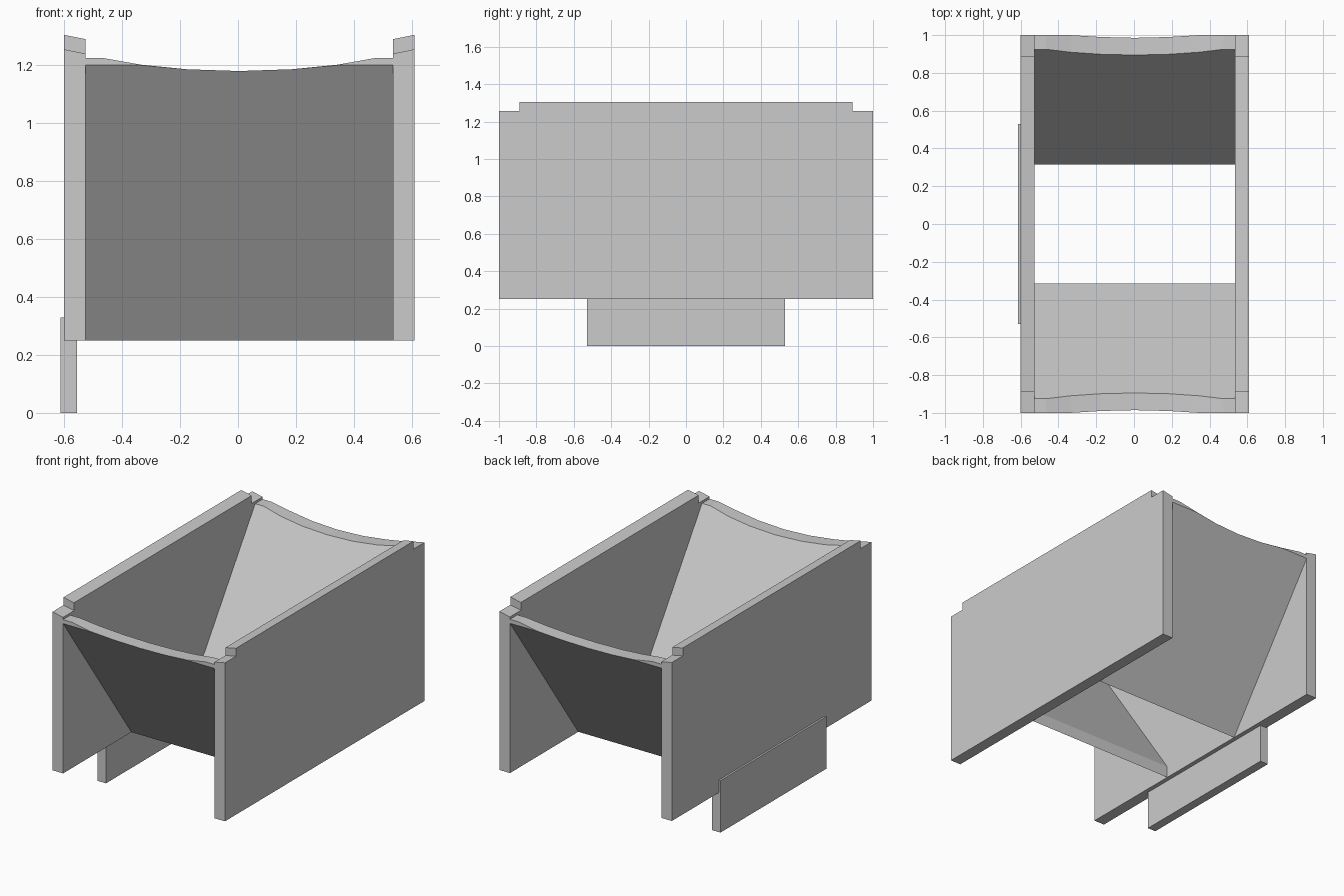
import bpy
import bmesh

cube = bpy.data.objects.get("Cube")
if cube:
    bpy.data.objects.remove(cube, do_unlink=True)

grey = bpy.data.materials.new("light_grey")
grey.use_nodes = True
grey.diffuse_color = (0.6, 0.6, 0.6, 1)
grey.node_tree.nodes["Principled BSDF"].inputs["Base Color"].default_value = (0.6, 0.6, 0.6, 1)

INNER, OUTER, MID = 0.531, 0.605, 0.004   # wall faces and centre line in x
BASE = 0.25                               # underside of the hopper


def loft(name, sections):
    """Bridge matching closed sections and cap both ends."""
    bm = bmesh.new()
    rings = [[bm.verts.new(p) for p in s] for s in sections]
    n = len(rings[0])
    for a, b in zip(rings, rings[1:]):
        for i in range(n):
            j = (i + 1) % n
            bm.faces.new((a[i], a[j], b[j], b[i]))
    bm.faces.new(rings[0])
    bm.faces.new(rings[-1])
    bmesh.ops.remove_doubles(bm, verts=bm.verts, dist=0.0001)
    bmesh.ops.recalc_face_normals(bm, faces=bm.faces)
    mesh = bpy.data.meshes.new(name)
    bm.to_mesh(mesh)
    bm.free()
    mesh.materials.append(grey)
    obj = bpy.data.objects.new(name, mesh)
    bpy.context.collection.objects.link(obj)
    return obj


# Side walls: notched at both upper ends, tops tilting down inward
def wall(name, side):
    half = [(1, BASE), (1, 1.255), (0.89, 1.255), (0.89, 1.305)]
    outline = half + [(-y, z) for y, z in reversed(half)]
    outer = [(MID + side * OUTER, y, z) for y, z in outline]
    inner = [(MID + side * INNER, y, z - 0.015 if z > BASE else z) for y, z in outline]
    loft(name, [outer, inner])


wall("left_wall", 1)
wall("right_wall", -1)


# Sloped chute plates with a shallow dip along the upper edge
def chute(name, end):
    dip = [(0, 1.18), (0.18, 1.186), (0.34, 1.202), (0.47, 1.225), (INNER, 1.225)]
    crest = [(-x, z) for x, z in reversed(dip[1:])] + dip
    sections = []
    for x, top in crest:
        rim = min(top, 1.2)
        rim_y = 0.315 + (rim - BASE) * 0.685 / 0.95
        inner_y = 0.315 + (top - 0.325) * 0.61 / 0.9
        profile = [(0.315, BASE), (rim_y, rim), (rim_y, top), (inner_y, top), (0.315, 0.325)]
        sections.append([(MID + x, end * y, z) for y, z in profile])
    loft(name, sections)


chute("front_chute", -1)
chute("back_chute", 1)

# Hanging tab under the right wall
tab = [(-0.53, 0), (0.53, 0), (0.53, 0.33), (-0.53, 0.33)]
loft("mounting_tab", [[(x, y, z) for y, z in tab] for x in (-0.613, -0.555)])
